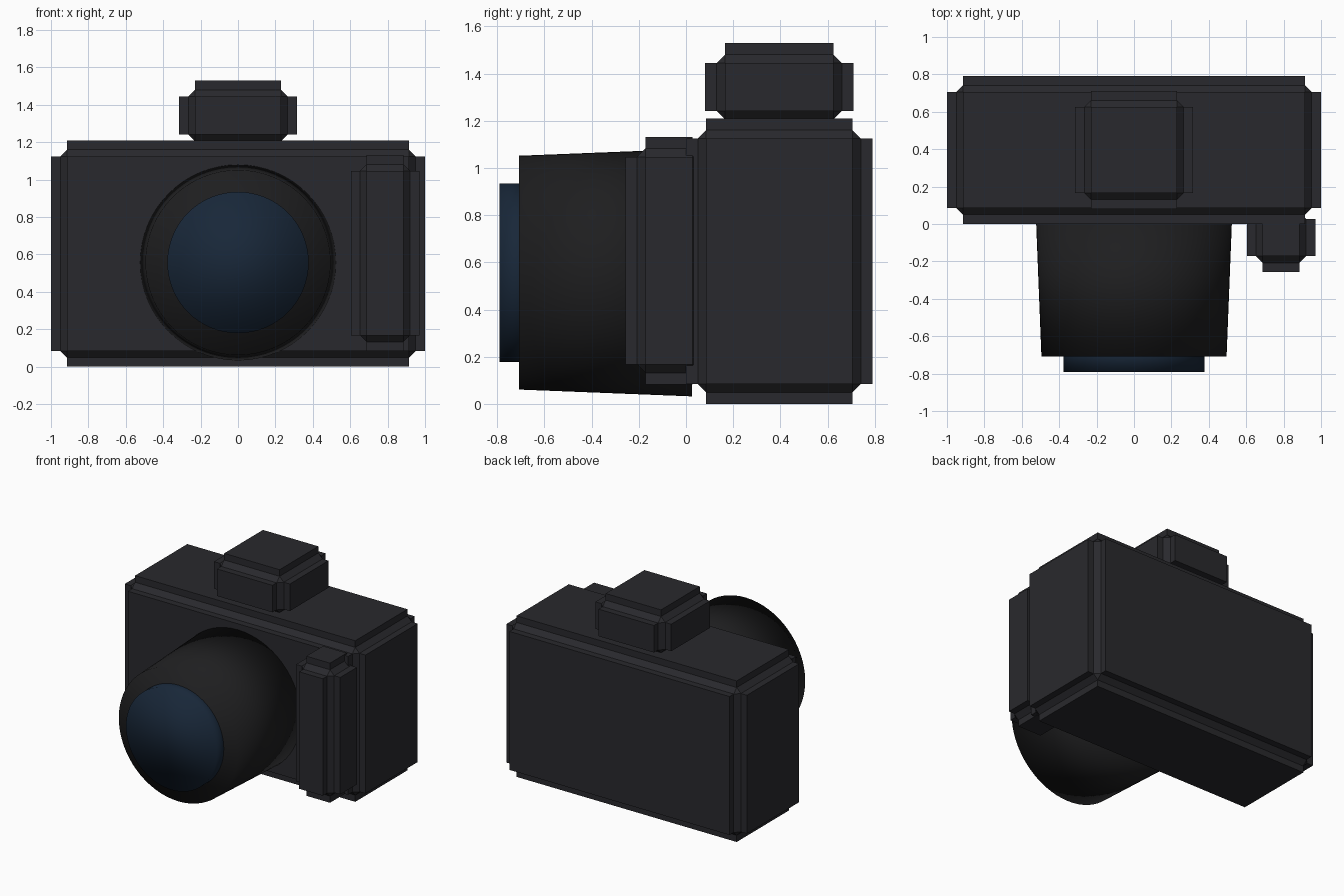
import bpy, bmesh
from math import radians
from mathutils import Matrix, Vector

if "Cube" in bpy.data.objects:
    bpy.data.objects.remove(bpy.data.objects["Cube"])


def material(name, rgb):
    mat = bpy.data.materials.new(name)
    mat.diffuse_color = (*rgb, 1)
    mat.use_nodes = True
    mat.node_tree.nodes["Principled BSDF"].inputs["Base Color"].default_value = mat.diffuse_color
    return mat


BODY = material("black_plastic", (0.022, 0.022, 0.026))
BARREL = material("black_metal", (0.013, 0.013, 0.014))
GLASS = material("blue_glass", (0.009, 0.02, 0.04))


def finish(bm, name, mat, smooth):
    bmesh.ops.recalc_face_normals(bm, faces=bm.faces)
    for f in bm.faces:
        f.smooth = smooth
    mesh = bpy.data.meshes.new(name)
    bm.to_mesh(mesh)
    bm.free()
    mesh.materials.append(mat)
    obj = bpy.data.objects.new(name, mesh)
    bpy.context.collection.objects.link(obj)
    return obj


def stepped_box(name, low, high, mat, step=0.085):
    """Box whose edges are cut inward with a square-in bevel."""
    low, high = Vector(low), Vector(high)
    bm = bmesh.new()
    bmesh.ops.create_cube(bm, size=1, matrix=Matrix.Translation((low + high) / 2)
                          @ Matrix.Diagonal((*(high - low), 1)))
    bmesh.ops.bevel(bm, geom=bm.edges[:], offset=step, offset_type='OFFSET',
                    segments=3, profile=0.0, affect='EDGES')
    return finish(bm, name, mat, False)


def lens_part(name, y_back, y_front, r_back, r_front, mat, z=0.557):
    """Round part along the y axis."""
    bm = bmesh.new()
    place = Matrix.Translation((0, (y_back + y_front) / 2, z)) @ Matrix.Rotation(radians(90), 4, 'X')
    bmesh.ops.create_cone(bm, cap_ends=True, segments=64, radius1=r_back, radius2=r_front,
                          depth=y_back - y_front, matrix=place)
    return finish(bm, name, mat, True)


# Body, viewfinder hump and hand grip
stepped_box("camera_body", (-1, 0, 0), (1, 0.79, 1.21), BODY)
stepped_box("viewfinder", (-0.315, 0.08, 1.157), (0.315, 0.71, 1.53), BODY)
stepped_box("hand_grip", (0.603, -0.257, 0.083), (0.97, 0.112, 1.132), BODY)

# Lens barrel and front glass
lens_part("lens_barrel", 0.026, -0.708, 0.524, 0.495, BARREL)
lens_part("lens_glass", -0.63, -0.79, 0.378, 0.378, GLASS)
